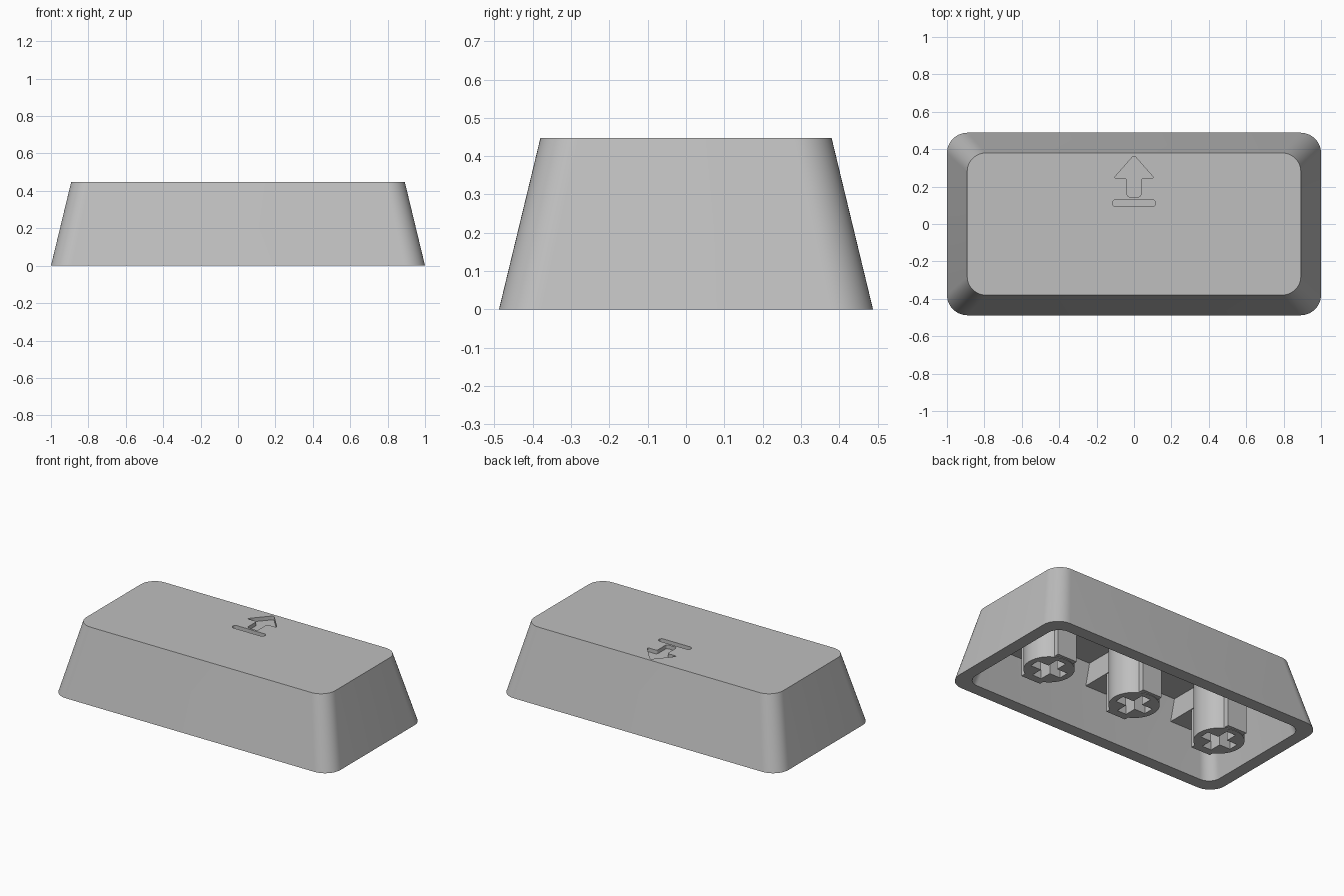
import bpy, bmesh, math
from mathutils import Vector

if "Cube" in bpy.data.objects:
    bpy.data.objects.remove(bpy.data.objects["Cube"], do_unlink=True)

HEIGHT, CEILING = 0.447, 0.39
STEM_SPACING = 0.64

grey = bpy.data.materials.new("light_grey_plastic")
grey.use_nodes = True
colour = (0.52, 0.52, 0.52, 1)
grey.diffuse_color = colour
grey.node_tree.nodes["Principled BSDF"].inputs["Base Color"].default_value = colour


def make(name, bm):
    bmesh.ops.recalc_face_normals(bm, faces=bm.faces)
    mesh = bpy.data.meshes.new(name)
    bm.to_mesh(mesh)
    bm.free()
    obj = bpy.data.objects.new(name, mesh)
    bpy.context.collection.objects.link(obj)
    mesh.materials.append(grey)
    return obj


def rounded_rect(hx, hy, r, steps=12):
    pts = []
    for i, (sx, sy) in enumerate([(1, 1), (-1, 1), (-1, -1), (1, -1)]):
        for k in range(steps + 1):
            a = (i + k / steps) * math.pi / 2
            pts.append((sx * (hx - r) + r * math.cos(a), sy * (hy - r) + r * math.sin(a)))
    return pts


def soften(corners, r, steps=5):
    """Round every corner of a polygon."""
    pts = []
    for i, c in enumerate(corners):
        p, q, n = Vector(corners[i - 1]), Vector(c), Vector(corners[(i + 1) % len(corners)])
        a, b = q + (p - q).normalized() * r, q + (n - q).normalized() * r
        for k in range(steps + 1):
            t = k / steps
            pts.append(tuple(a.lerp(q, t).lerp(q.lerp(b, t), t)))
    return pts


def loft(name, sections):
    """Skin matching outlines, given as (points, z), and cap both ends."""
    bm = bmesh.new()
    rings = [[bm.verts.new((x, y, z)) for x, y in pts] for pts, z in sections]
    for lo, hi in zip(rings, rings[1:]):
        for i in range(len(lo)):
            bm.faces.new((lo[i - 1], lo[i], hi[i], hi[i - 1]))
    bm.faces.new(rings[0])
    bm.faces.new(rings[-1])
    return make(name, bm)


def box(name, hx, hy, z0, z1, x=0):
    pts = [(x + hx, hy), (x - hx, hy), (x - hx, -hy), (x + hx, -hy)]
    return loft(name, [(pts, z0), (pts, z1)])


def boolean(target, tool, operation):
    mod = target.modifiers.new("boolean", "BOOLEAN")
    mod.object, mod.operation, mod.solver = tool, operation, "EXACT"
    bpy.context.view_layer.objects.active = target
    bpy.ops.object.modifier_apply(modifier=mod.name)
    bpy.data.objects.remove(tool, do_unlink=True)


def smooth(obj):
    bpy.ops.object.select_all(action="DESELECT")
    obj.select_set(True)
    bpy.context.view_layer.objects.active = obj
    bpy.ops.object.shade_smooth_by_angle(angle=math.radians(30))


# Hollow tapered shell: top, outer wall, rim, inner wall, ceiling
shell = loft("shell", [
    (rounded_rect(0.892, 0.38, 0.1), HEIGHT),
    (rounded_rect(1.0, 0.488, 0.11), 0),
    (rounded_rect(0.92, 0.408, 0.08), 0),
    (rounded_rect(0.82, 0.31, 0.07), CEILING),
])

# Engraved arrow and underline
right_half = [(0, 0.368), (0.108, 0.245), (0.037, 0.245), (0.037, 0.145)]
arrow = right_half + [(-x, y) for x, y in reversed(right_half[1:])]
underline = [(x, y + 0.112) for x, y in rounded_rect(0.115, 0.019, 0.018, 6)]
for outline in (soften(arrow, 0.016), underline):
    boolean(shell, loft("engraving_cutter", [(outline, HEIGHT - 0.025), (outline, HEIGHT + 0.05)]),
            "DIFFERENCE")
smooth(shell)

# Three socket stems, each with side bars, a cross slot and a rib to the walls
for side, x in (("right", -STEM_SPACING), ("middle", 0), ("left", STEM_SPACING)):
    circle = [(x + px, py) for px, py in rounded_rect(0.148, 0.148, 0.148, 16)]
    circle = [p for i, p in enumerate(circle) if i % 17]
    stem = loft(side + "_stem", [(circle, 0.002), (circle, CEILING + 0.01)])
    boolean(stem, box("bar", 0.07, 0.165, 0.006, CEILING + 0.01, x), "UNION")
    for hx, hy in ((0.11, 0.033), (0.033, 0.11)):
        boolean(stem, box("slot_cutter", hx, hy, -0.1, 0.22, x), "DIFFERENCE")
    smooth(stem)
    box(side + "_rib", 0.075, 0.365, 0.255, CEILING + 0.01, x)
